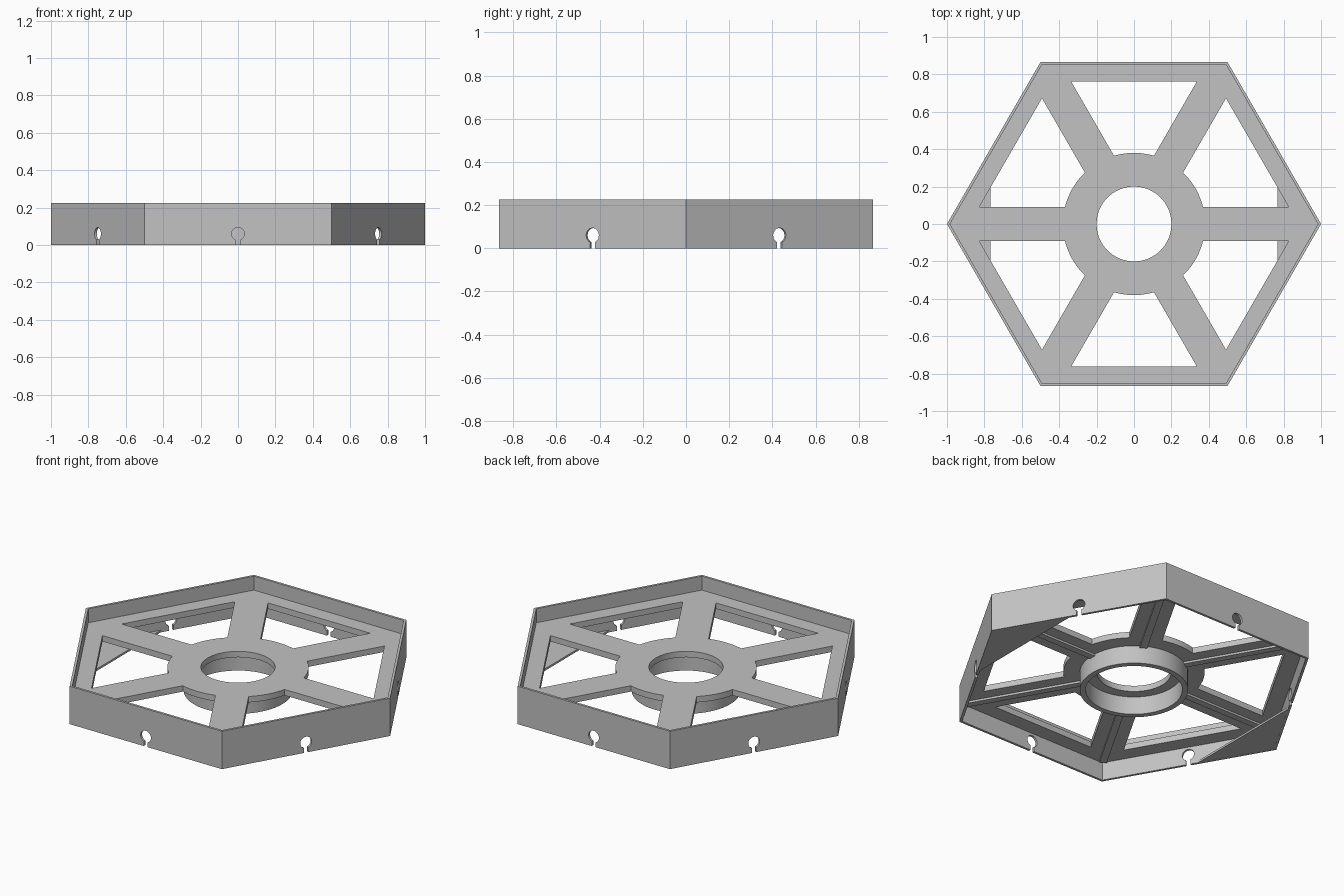
import bpy, bmesh
from math import radians, sin, cos, asin, pi, sqrt
from mathutils import Matrix

cube = bpy.data.objects.get("Cube")
if cube:
    bpy.data.objects.remove(cube, do_unlink=True)

grey = bpy.data.materials.new("light grey plastic")
grey.use_nodes = True
COLOUR = (0.54, 0.54, 0.54, 1)
grey.diffuse_color = COLOUR
grey.node_tree.nodes["Principled BSDF"].inputs["Base Color"].default_value = COLOUR

HEIGHT, WALL = 0.225, 0.014
APOTHEM = sqrt(3) / 2
INNER = 1 - WALL / APOTHEM          # corner radius inside the wall
TOP, UNDER = 0.142, 0.107           # spoked plate
SPOKE, HUB, FRAME = 0.09, 0.38, 0.762


def polygon(radius, count):
    return [(radius * cos(2 * pi * i / count), radius * sin(2 * pi * i / count))
            for i in range(count)]


def prism(name, points, low, high, turn=0):
    """Extrude a flat outline from z=low to z=high, turned about z."""
    bm = bmesh.new()
    face = bm.faces.new([bm.verts.new((x, y, low)) for x, y in points])
    grown = bmesh.ops.extrude_face_region(bm, geom=[face])["geom"]
    bmesh.ops.translate(bm, vec=(0, 0, high - low),
                        verts=[v for v in grown if isinstance(v, bmesh.types.BMVert)])
    bmesh.ops.rotate(bm, cent=(0, 0, 0), verts=bm.verts,
                     matrix=Matrix.Rotation(radians(turn), 3, 'Z'))
    bmesh.ops.recalc_face_normals(bm, faces=bm.faces)
    mesh = bpy.data.meshes.new(name)
    bm.to_mesh(mesh)
    bm.free()
    mesh.materials.append(grey)
    obj = bpy.data.objects.new(name, mesh)
    bpy.context.collection.objects.link(obj)
    return obj


def activate(obj):
    bpy.ops.object.select_all(action='DESELECT')
    obj.select_set(True)
    bpy.context.view_layer.objects.active = obj


def cut(obj, cutter):
    """Subtract the cutter and remove it."""
    activate(obj)
    mod = obj.modifiers.new("cut", 'BOOLEAN')
    mod.operation, mod.solver, mod.object = 'DIFFERENCE', 'EXACT', cutter
    bpy.ops.object.modifier_apply(modifier=mod.name)
    bpy.data.objects.remove(cutter, do_unlink=True)


def smooth(obj):
    activate(obj)
    bpy.ops.object.shade_smooth_by_angle(angle=radians(30))


# Hexagonal outer wall
wall = prism("outer_wall", polygon(1, 6), 0, HEIGHT)
cut(wall, prism("wall_cutter", polygon(INNER, 6), -0.1, HEIGHT + 0.1))

# Keyhole slot in the middle of each side
half, radius, centre = 0.013, 0.034, 0.06
start = asin(half / radius)
steps = 24
arc = [-pi / 2 + start + (2 * pi - 2 * start) * i / steps for i in range(steps + 1)]
keyhole = [(-half, -0.05), (half, -0.05)]
keyhole += [(radius * cos(a), centre + radius * sin(a)) for a in arc]
for side in range(6):
    cutter = prism("keyhole_cutter", keyhole, -0.05, 0.05)
    cutter.data.transform(Matrix.Rotation(radians(60 * side), 4, 'Z')
                          @ Matrix.Translation((0, -APOTHEM, 0))
                          @ Matrix.Rotation(pi / 2, 4, 'X'))
    cut(wall, cutter)
smooth(wall)

# Spoked plate with six windows and a centre hole
plate = prism("spoked_plate", polygon(INNER + 0.004, 6), UNDER, TOP)
edge = asin(SPOKE / HUB)
first, last = pi / 3 + edge, 2 * pi / 3 - edge
corner = (FRAME - 2 * SPOKE) / sqrt(3)
window = [(-corner, FRAME), (corner, FRAME)]
window += [(HUB * cos(a), HUB * sin(a))
           for a in (first + (last - first) * i / 12 for i in range(13))]
for side in range(6):
    cut(plate, prism("window_cutter", window, 0, HEIGHT, 60 * side))
cut(plate, prism("hole_cutter", polygon(0.2, 64), 0, HEIGHT))
smooth(plate)

# Round collar under the hub
collar = prism("hub_collar", polygon(0.292, 64), 0, UNDER + 0.005)
cut(collar, prism("collar_cutter", polygon(0.26, 64), -0.1, HEIGHT))
smooth(collar)

# Stiffening rib under each spoke
rib = [(0.28, -0.02), (0.96, -0.02), (0.96, 0.02), (0.28, 0.02)]
for side in range(6):
    prism(f"spoke_rib_{side + 1}", rib, UNDER - 0.012, UNDER + 0.005, 60 * side)

# Triangular gussets across the two side corners
GUSSET = 0.768
reach = (INNER + 0.004 - GUSSET) * sqrt(3)
triangle = [(INNER + 0.004, 0), (GUSSET, reach), (GUSSET, -reach)]
for name, turn in (("left_gusset", 0), ("right_gusset", 180)):
    prism(name, triangle, 0.001, 0.013, turn)
